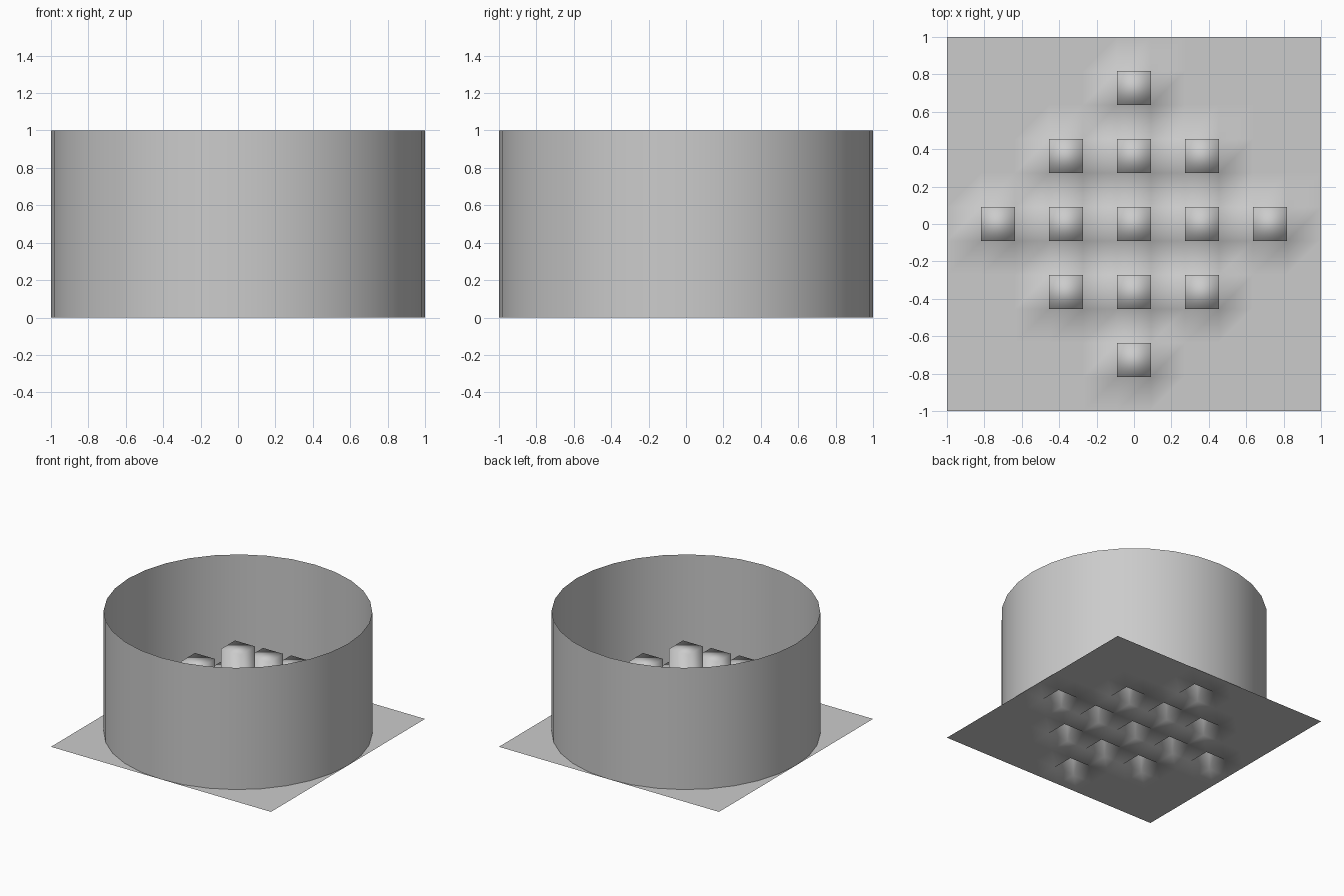
import bpy, bmesh
from mathutils import Vector

if "Cube" in bpy.data.objects:
    bpy.data.objects.remove(bpy.data.objects["Cube"])

CELLS = 11
STEP = 4 / CELLS                      # pillar spacing: every second cell
HEIGHTS = {0: 0.7, 1: 0.5, 2: 0.3}    # height by steps away from the centre


def make_object(name, bm):
    for f in bm.faces:
        f.smooth = True
    mesh = bpy.data.meshes.new(name)
    bm.to_mesh(mesh)
    bm.free()
    obj = bpy.data.objects.new(name, mesh)
    bpy.context.collection.objects.link(obj)
    return obj


# Floor sheet with hollow square pillars pulled up from its cells
bm = bmesh.new()
bmesh.ops.create_grid(bm, x_segments=CELLS, y_segments=CELLS, size=1)
for face in list(bm.faces):
    c = face.calc_center_median()
    i, j = c.x / STEP, c.y / STEP
    on_lattice = abs(i - round(i)) < 0.1 and abs(j - round(j)) < 0.1
    ring = abs(round(i)) + abs(round(j))
    if on_lattice and ring in HEIGHTS:
        top = bmesh.ops.extrude_discrete_faces(bm, faces=[face])["faces"][0]
        bmesh.ops.translate(bm, verts=top.verts, vec=Vector((0, 0, HEIGHTS[ring])))
make_object("floor_with_pillars", bm)

# Thin open round wall
bm = bmesh.new()
bmesh.ops.create_cone(bm, cap_ends=False, segments=32, radius1=1, radius2=1, depth=1)
bmesh.ops.translate(bm, verts=bm.verts, vec=(0, 0, 0.5))
make_object("round_wall", bm)
